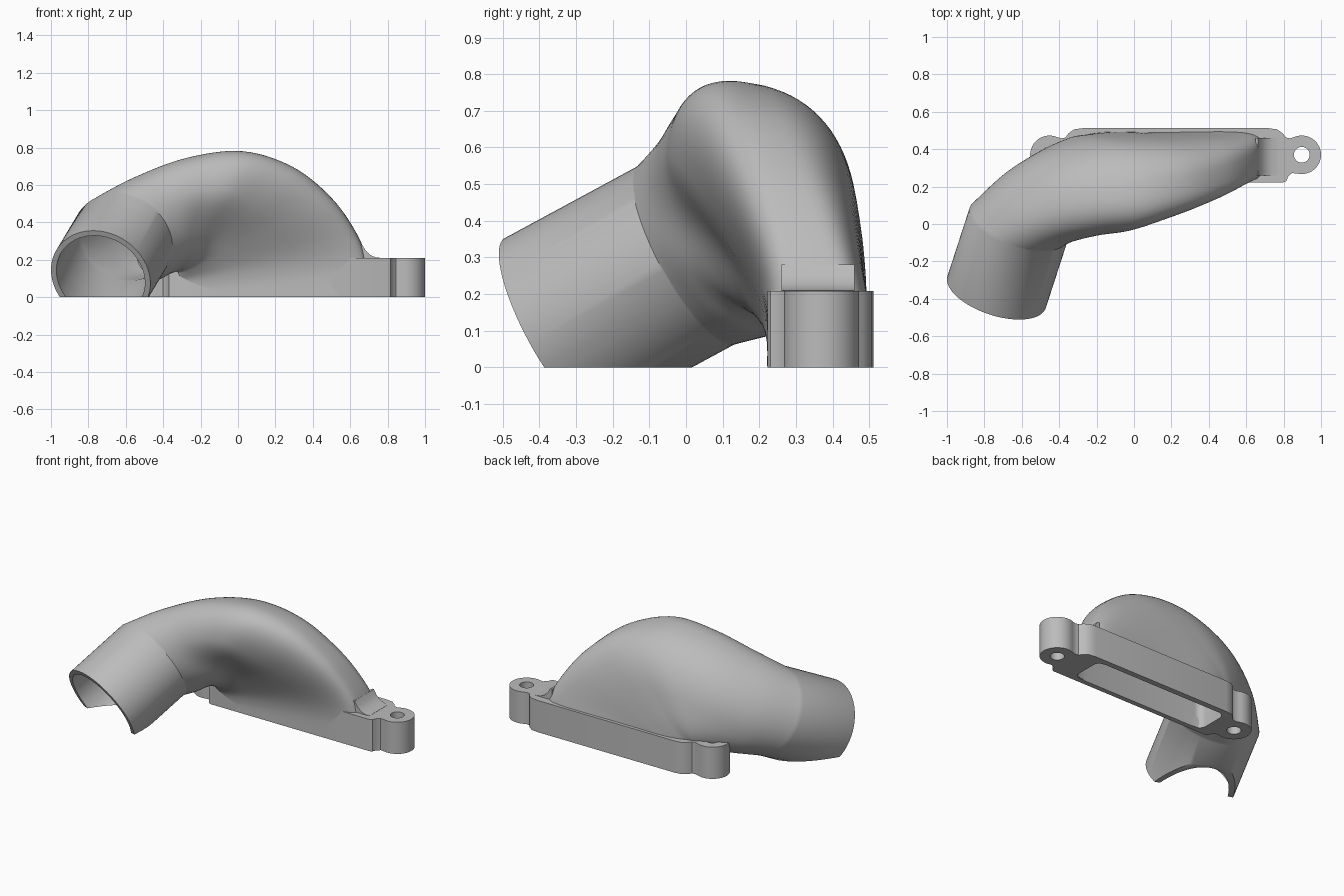
import bpy, bmesh, math
from mathutils import Vector as V, Matrix

if "Cube" in bpy.data.objects:
    bpy.data.objects.remove(bpy.data.objects["Cube"])

grey = bpy.data.materials.new("plain_grey")
grey.diffuse_color = (0.5, 0.5, 0.5, 1)
grey.use_nodes = True
grey.node_tree.nodes["Principled BSDF"].inputs["Base Color"].default_value = grey.diffuse_color


def make(name, bm):
    bmesh.ops.recalc_face_normals(bm, faces=bm.faces)
    me = bpy.data.meshes.new(name)
    bm.to_mesh(me)
    bm.free()
    me.materials.append(grey)
    ob = bpy.data.objects.new(name, me)
    bpy.context.collection.objects.link(ob)
    return ob


def apply_modifiers(ob):
    dg = bpy.context.evaluated_depsgraph_get()
    me = bpy.data.meshes.new_from_object(ob.evaluated_get(dg))
    ob.modifiers.clear()
    ob.data = me


def cut(ob, cutter):
    m = ob.modifiers.new("cut", 'BOOLEAN')
    m.operation, m.object, m.solver = 'DIFFERENCE', cutter, 'EXACT'
    apply_modifiers(ob)
    bpy.data.objects.remove(cutter)


def prism(name, pts, z0, z1):
    bm = bmesh.new()
    f = bm.faces.new([bm.verts.new((x, y, z0)) for x, y in pts])
    r = bmesh.ops.extrude_face_region(bm, geom=[f])
    bmesh.ops.translate(bm, vec=(0, 0, z1 - z0),
                        verts=[v for v in r["geom"] if isinstance(v, bmesh.types.BMVert)])
    return make(name, bm)


def arc(cx, cy, r, a0, a1, n):
    return [(cx + r * math.cos(math.radians(a0 + (a1 - a0) * i / n)),
             cy + r * math.sin(math.radians(a0 + (a1 - a0) * i / n))) for i in range(n + 1)]


def smooth(ob, angle=35):
    bpy.ops.object.select_all(action='DESELECT')
    ob.select_set(True)
    bpy.context.view_layer.objects.active = ob
    bpy.ops.object.shade_smooth_by_angle(angle=math.radians(angle))


# Duct: each station is inner point, outer point, half depth vector,
# squareness, and how far the front wall is hollowed below the ridge
stations = [
    ((-.417, .038, .117), (-.815, -.036, .495), (-.176, .143, -.158), 2.0, 0),
    ((-.385, .12, .115), (-.60, .075, .615), (-.16, .195, -.12), 2.1, .03),
    ((-.365, .19, .125), (-.31, .15, .73), (-.14, .23, -.08), 2.25, .12),
    ((-.35, .25, .13), (0, .18, .775), (-.10, .245, -.04), 2.4, .2),
    ((-.345, .30, .125), (.28, .215, .70), (-.05, .215, 0), 2.7, .2),
    ((-.345, .33, .11), (.50, .27, .53), (-.01, .182, 0), 3.3, .12),
    ((-.345, .35, .08), (.64, .33, .33), (0, .15, 0), 4.5, .04),
    ((-.345, .362, .04), (.69, .36, .18), (0, .142, 0), 6.0, 0),
    ((-.345, .366, .003), (.70, .366, .003), (0, .1445, 0), 7.0, 0),
]
rows = [list(i) + list(o) + list(d) + [p, h] for i, o, d, p, h in stations]


def spline(k, t):
    a, b, c, d = (rows[min(max(k + j, 0), len(rows) - 1)] for j in (-1, 0, 1, 2))
    return [.5 * (2 * q + (r - p) * t + (2 * p - 5 * q + 4 * r - s) * t * t
                  + (3 * q - p - 3 * r + s) * t ** 3) for p, q, r, s in zip(a, b, c, d)]


def ring(row, n=72):
    i, o, d, p, hollow = V(row[0:3]), V(row[3:6]), V(row[6:9]), row[9], row[10]
    mid, half = (i + o) / 2, (o - i) / 2
    out = []
    for k in range(n):
        a = 2 * math.pi * k / n
        c, s = math.cos(a), math.sin(a)
        u = math.copysign(abs(c) ** (2 / p), c)
        w = math.copysign(abs(s) ** (2 / p), s)
        if s < 0 and u < .2:
            w *= 1 - hollow * math.sin(math.pi * (u + 1) / 1.2) ** 2
        out.append(mid + half * u + d * w)
    return out


axis = V((-.275, -.847, -.458))
# Straight pipe, then the bend
rings = [[v + axis * .43 for v in ring(rows[0])]]
steps = 7
for k in range(len(rows) - 1):
    rings += [ring(spline(k, j / steps)) for j in range(steps)]
rings.append(ring(rows[-1]))

bm = bmesh.new()
vr = [[bm.verts.new(v) for v in r] for r in rings]
for a, b in zip(vr, vr[1:]):
    for k in range(len(a)):
        m = (k + 1) % len(a)
        bm.faces.new((a[k], a[m], b[m], b[k]))
duct = make("curved_duct", bm)
sol = duct.modifiers.new("wall", 'SOLIDIFY')
sol.thickness, sol.offset = .03, -1
apply_modifiers(duct)
# Trim the pipe flat at the base plane
cut(duct, prism("trim", [(-2, -2), (2, -2), (2, 2), (-2, 2)], -1, 0))
smooth(duct)

# Flange: plate with a rounded ear at each end, mirrored about its middle
MID, EAR, CY = .2225, .897, .37
right = [(.80, .223), (.815, .23), (.825, .255), (.845, .272)]
right += arc(EAR, CY, .103, -105, 110, 28)
right += [(.835, .458), (.812, .462), (.795, .485), (.765, .506), (.72, .512)]
left = [(2 * MID - x, y) for x, y in reversed(right)]
flange = prism("mounting_flange", right + left, 0, .208)

# Slot opening and bolt holes through the flange
slot = (arc(.625, .30, .045, -90, 0, 6) + arc(.625, .43, .045, 0, 90, 6)
        + arc(-.25, .43, .045, 90, 180, 6) + arc(-.25, .30, .045, 180, 270, 6))
cut(flange, prism("slot", slot, -.1, .4))
for x in (EAR, 2 * MID - EAR):
    cut(flange, prism("bolt_hole", arc(x, CY, .042, 0, 350, 35), -.1, .4))
smooth(flange)

# Fillet between the end of the duct and the flange top
fillet = prism("end_fillet", [(.65, .2), (.77, .2), (.77, .209), (.735, .213), (.705, .227),
                              (.682, .25), (.664, .28), (.65, .28)], -.46, -.26)
fillet.data.transform(Matrix.Rotation(math.pi / 2, 4, 'X'))
smooth(fillet)
